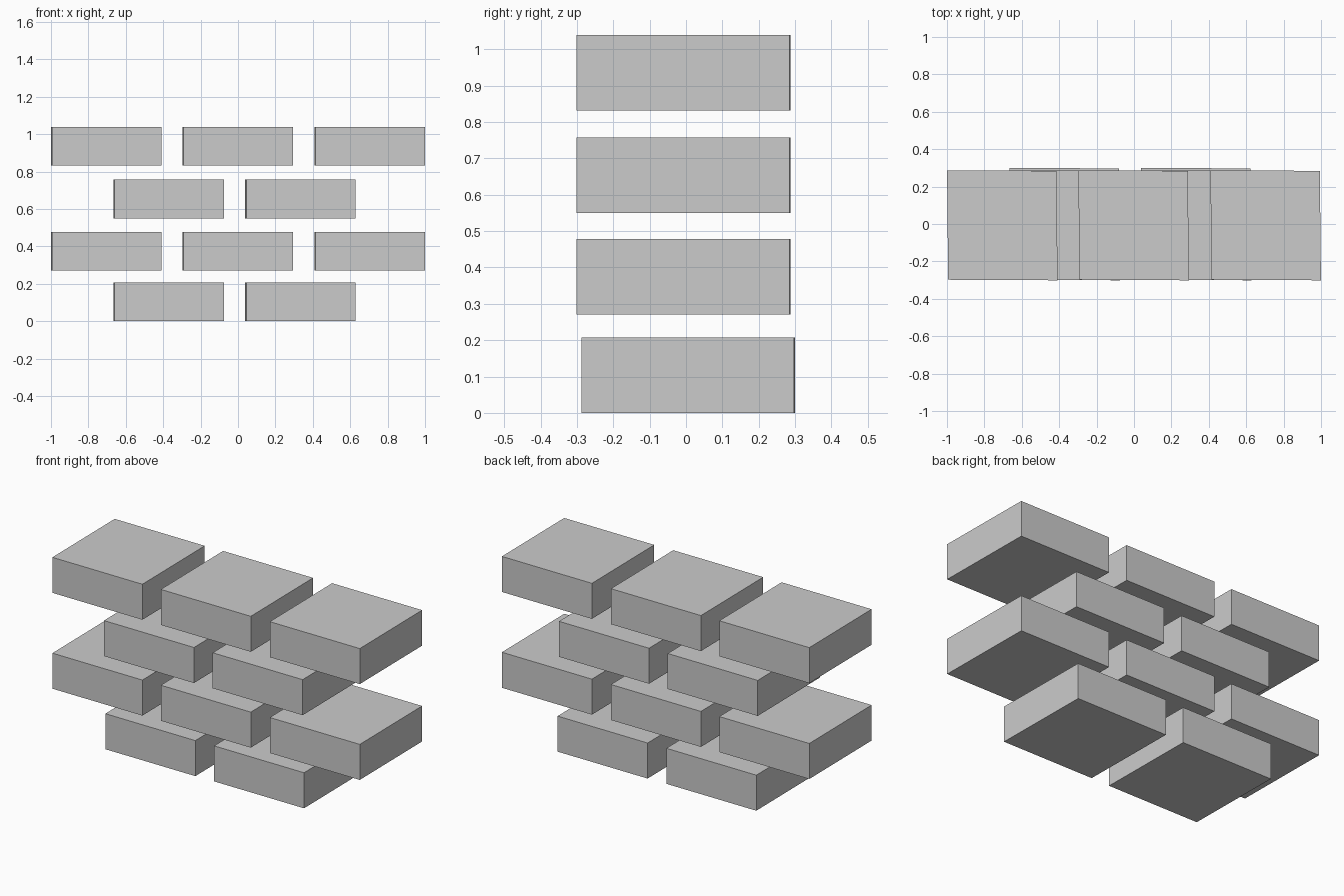
import bpy, bmesh

if "Cube" in bpy.data.objects:
    bpy.data.objects.remove(bpy.data.objects["Cube"])

W, H, SKEW_X, SKEW_Y = 0.585, 0.208, 0.006, 0.003


def brick(name, x, y, z):
    """Slightly skewed block, base at z, centred on x and y."""
    bm = bmesh.new()
    bmesh.ops.create_cube(bm, size=1)
    for v in bm.verts:
        sx, sy, sz = v.co
        v.co = (x + sx * W - sy * SKEW_X,
                y + sy * W - sx * SKEW_Y,
                z + (sz + 0.5) * H)
    mesh = bpy.data.meshes.new(name)
    bm.to_mesh(mesh)
    bm.free()
    bpy.context.collection.objects.link(bpy.data.objects.new(name, mesh))


# Courses alternate between two and three bricks, from the ground up
two = (-0.37, 0.334)
three = (-0.704, -0.002, 0.704)
courses = [(0.0, 0.006, two), (0.27, -0.007, three),
           (0.55, -0.007, two), (0.831, -0.007, three)]
for row, (z, y, xs) in enumerate(courses, 1):
    for col, x in enumerate(xs, 1):
        brick(f"brick_row{row}_{col}", x, y, z)
